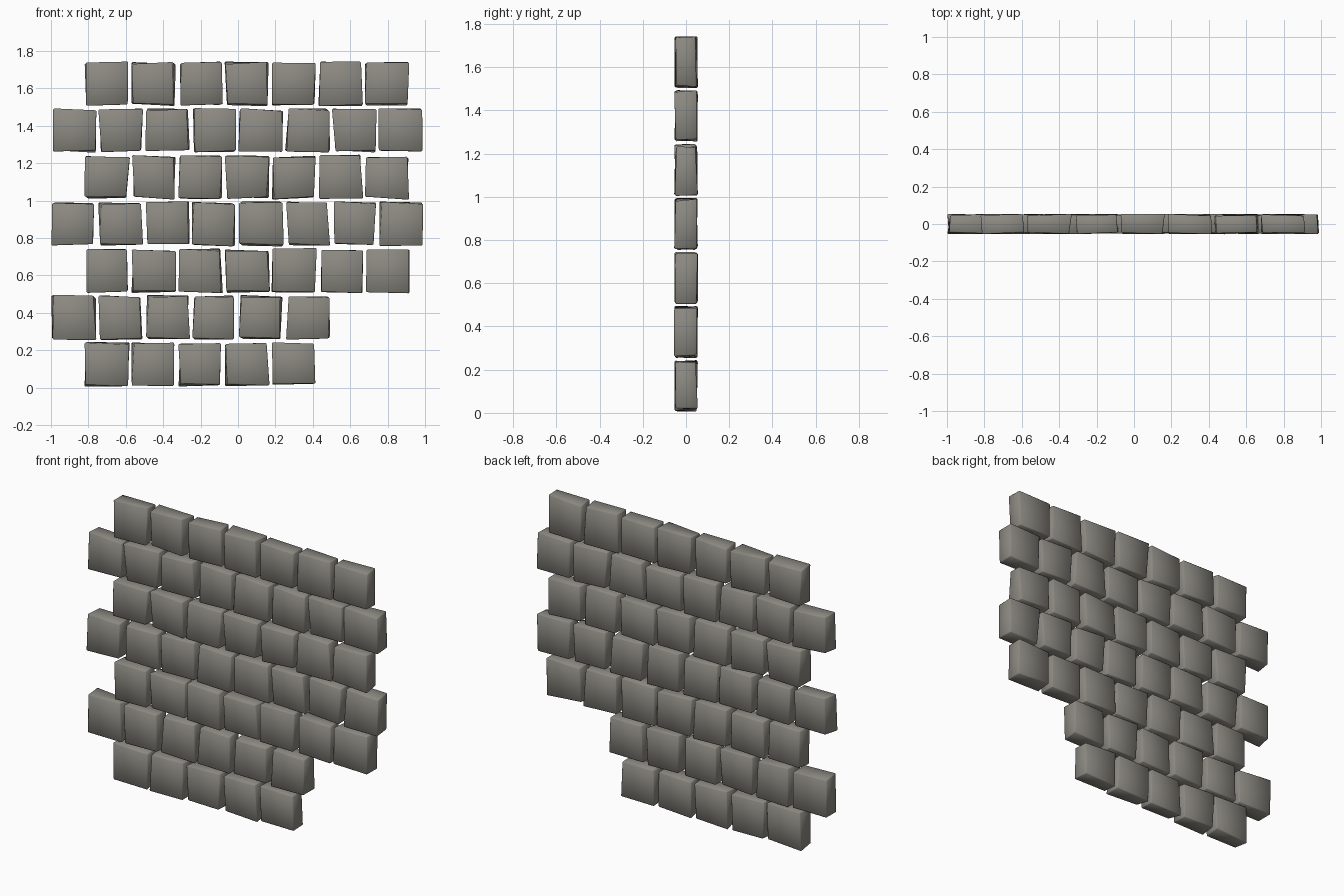
import bpy
import bmesh
import random
from mathutils import Vector

random.seed(7)

cube = bpy.data.objects.get("Cube")
if cube:
    bpy.data.objects.remove(cube, do_unlink=True)

# Warm grey stone
stone = bpy.data.materials.new("warm grey stone")
stone.use_nodes = True
colour = (0.26, 0.25, 0.22, 1)
stone.diffuse_color = colour
stone.node_tree.nodes["Principled BSDF"].inputs["Base Color"].default_value = colour

PITCH = 0.25
HALF = Vector((0.122, 0.055, 0.121))    # largest half size of a block
SHRINK = Vector((0.022, 0.012, 0.018))  # how far a corner may pull inwards
BEVEL = 0.005


def add_block(name, centre):
    """A hand-cut block: a box with uneven corners and a fine worn edge."""
    bm = bmesh.new()
    bmesh.ops.create_cube(bm, size=2)
    for v in bm.verts:
        reach = [h - s * random.random() for h, s in zip(HALF, SHRINK)]
        v.co = centre + Vector([c * r for c, r in zip(v.co, reach)])
    bmesh.ops.bevel(bm, geom=bm.edges[:], offset=BEVEL, segments=1,
                    profile=0.5, affect='EDGES')
    for face in bm.faces:
        face.smooth = True
    mesh = bpy.data.meshes.new(name)
    bm.to_mesh(mesh)
    bm.free()
    mesh.materials.append(stone)
    block = bpy.data.objects.new(name, mesh)
    bpy.context.collection.objects.link(block)


# Staggered courses from the ground up; the lowest two stop short on the left
blocks_per_course = [5, 6, 7, 8, 7, 8, 7]
for row, count in enumerate(blocks_per_course):
    start = -0.877 if row % 2 else -0.7
    for i in range(count):
        centre = Vector((start + i * PITCH, 0, PITCH * (row + 0.5)))
        add_block(f"wall_block_row{row + 1}_{i + 1}", centre)
